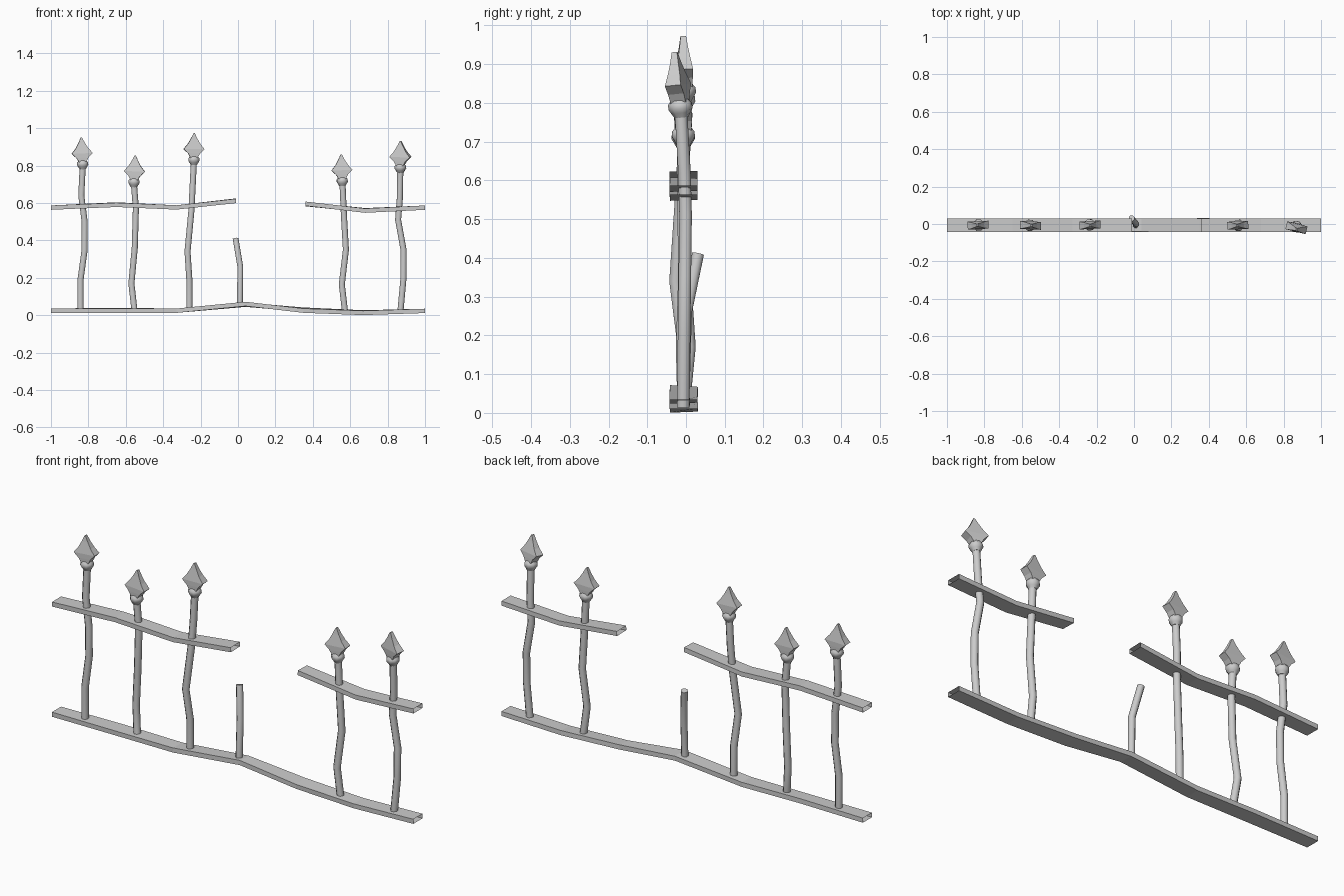
import bpy, bmesh, math
from mathutils import Vector, Matrix

if "Cube" in bpy.data.objects:
    bpy.data.objects.remove(bpy.data.objects["Cube"])


def make_object(name, bm, smooth=False):
    bmesh.ops.recalc_face_normals(bm, faces=bm.faces[:])
    me = bpy.data.meshes.new(name)
    bm.to_mesh(me)
    bm.free()
    ob = bpy.data.objects.new(name, me)
    bpy.context.collection.objects.link(ob)
    if smooth:
        bpy.ops.object.select_all(action='DESELECT')
        ob.select_set(True)
        bpy.context.view_layer.objects.active = ob
        bpy.ops.object.shade_smooth_by_angle(angle=math.radians(50))
    return ob


def skin(bm, rings, cap_start=False, cap_end=False):
    loops = [[bm.verts.new(p) for p in ring] for ring in rings]
    n = len(loops[0])
    for a, b in zip(loops, loops[1:]):
        for i in range(n):
            j = (i + 1) % n
            bm.faces.new((a[i], a[j], b[j], b[i]))
    if cap_start:
        bm.faces.new(loops[0])
    if cap_end:
        bm.faces.new(loops[-1])


def circle(c, r, axis=Vector((0, 0, 1)), n=8):
    q = Vector((0, 0, 1)).rotation_difference(axis)
    return [Vector(c) + q @ Vector((r * math.cos((i + .5) * math.tau / n),
                                    r * math.sin((i + .5) * math.tau / n), 0)) for i in range(n)]


# Bent rails: flat rectangular tubes with open ends; points are (x, z, twist)
def rail(name, pts, half_w=0.036, half_h=0.0115, y=-0.006):
    bm = bmesh.new()
    rings = []
    for x, z, t in pts:
        rot = Matrix.Rotation(t, 3, 'X')
        rings.append([Vector((x, y, z)) + rot @ Vector((0, a * half_w, b * half_h))
                      for a, b in ((-1, -1), (1, -1), (1, 1), (-1, 1))])
    skin(bm, rings)
    make_object(name, bm)


# Crooked round posts
def post(name, pts, r=0.0175):
    pts = [Vector(p) for p in pts]
    rings = []
    for i, p in enumerate(pts):
        d = (pts[min(i + 1, len(pts) - 1)] - pts[max(i - 1, 0)]).normalized()
        rings.append(circle(p, r, d))
    bm = bmesh.new()
    skin(bm, rings, True, True)
    make_object(name, bm, True)


# Finial: bulged collar and a flat concave spear blade
def finial(name, base, roll, yaw, pitch):
    m = (Matrix.Translation(base) @ Matrix.Rotation(yaw, 4, 'Z')
         @ Matrix.Rotation(pitch, 4, 'X') @ Matrix.Rotation(-roll, 4, 'Y'))
    bm = bmesh.new()
    skin(bm, [circle((0, 0, z), r) for z, r in
              ((-.012, .018), (.0, .025), (.011, .032), (.024, .031), (.036, .021))], True, True)
    bm.transform(m)
    make_object(name + "_collar", bm, True)

    # half width, height, half depth
    prof = ((.017, .024, .020), (.032, .050, .021), (.056, .073, .021),
            (.033, .101, .016), (.017, .129, .011), (.003, .158, .007))
    bm = bmesh.new()
    skin(bm, [[(-w, -d, z), (w, -d, z), (w, d, z), (-w, d, z)] for w, z, d in prof], True, True)
    bm.transform(m)
    make_object(name + "_spear", bm)


rail("bottom_rail", [(-1, .024, 0), (-.65, .026, .06), (-.33, .024, 0), (.04, .058, -.06),
                     (.35, .027, .08), (.67, .0135, .04), (1, .023, 0)])
rail("top_rail_left", [(-1, .575, 0), (-.65, .591, .03), (-.33, .576, 0), (-.01, .612, .03)])
rail("top_rail_right", [(.36, .595, -.03), (.68, .560, .03), (1, .575, 0)])

posts = [
    [(-.842, -.006, .02), (-.842, -.006, .19), (-.820, -.006, .35), (-.820, -.008, .50),
     (-.838, -.006, .64), (-.830, -.006, .80)],
    [(-.553, -.006, .02), (-.570, .009, .17), (-.552, -.004, .36), (-.546, -.004, .57),
     (-.557, -.007, .71)],
    [(-.260, -.006, .03), (-.260, -.008, .19), (-.270, -.027, .34), (-.249, -.012, .56),
     (-.243, -.005, .68), (-.236, -.004, .82)],
    [(.572, -.006, .02), (.555, -.010, .165), (.577, -.004, .35), (.566, -.006, .54),
     (.558, -.007, .72)],
    [(.868, -.007, .015), (.885, -.005, .20), (.885, -.003, .35), (.856, -.001, .51),
     (.865, -.004, .62), (.868, -.013, .78)],
]
# base height, roll, yaw, pitch of each finial
tips = [(.792, .05, .05, 0), (.696, -.05, -.05, 0), (.815, -.01, .05, .02),
        (.702, .04, .04, 0), (.774, -.03, -.25, .10)]
for i, (pts, (z, roll, yaw, pitch)) in enumerate(zip(posts, tips), 1):
    post(f"post_{i}", pts)
    finial(f"finial_{i}", Vector((pts[-1][0], pts[-1][1], z)), roll, yaw, pitch)

# Broken post in the gap
post("broken_post", [(.010, -.006, .045), (.012, .0, .26), (-.013, .031, .41)], .0165)
